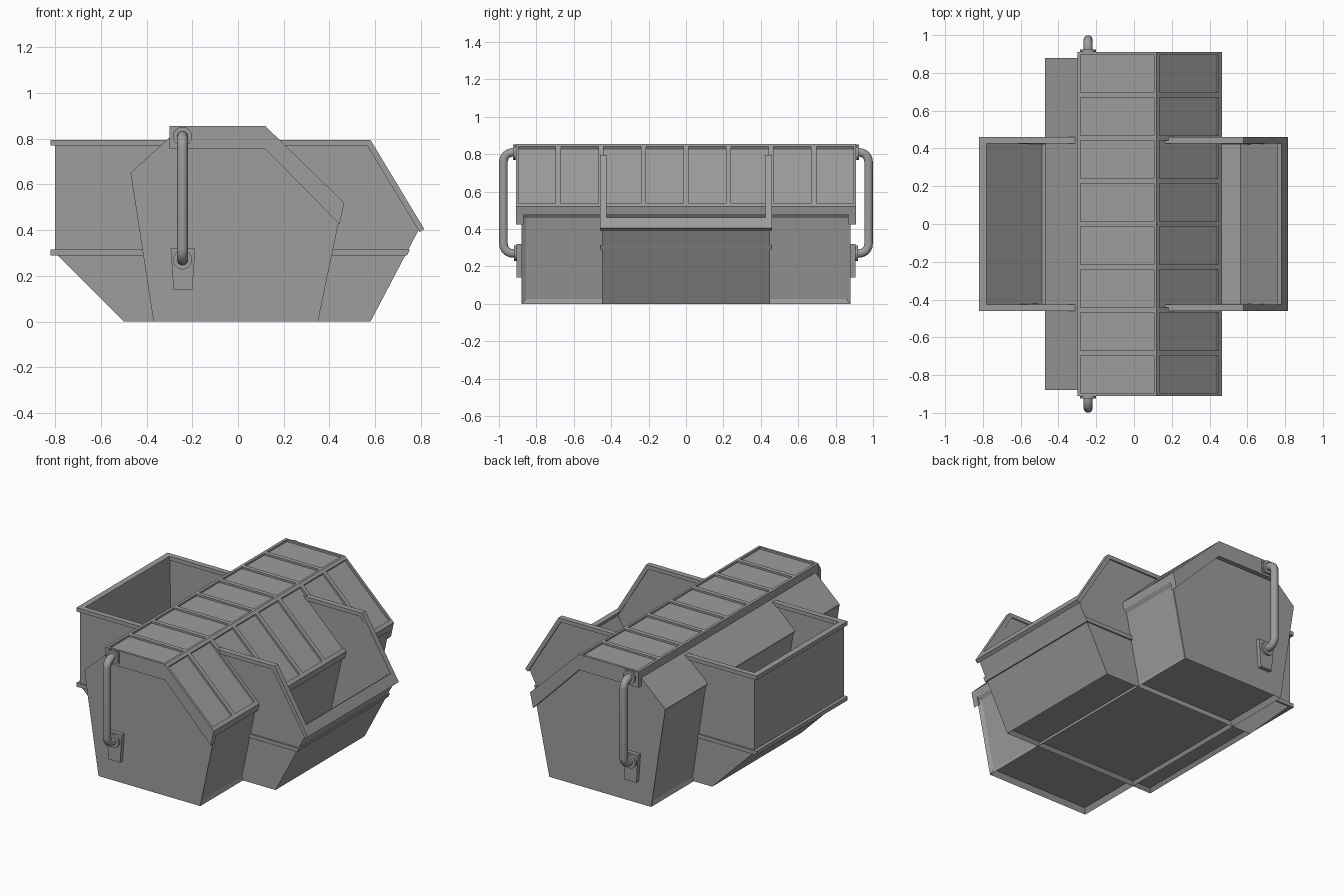
import bpy, bmesh, math
from mathutils import Vector

cube = bpy.data.objects.get("Cube")
if cube:
    bpy.data.objects.remove(cube, do_unlink=True)

grey = bpy.data.materials.new("metal_grey")
grey.use_nodes = True
COLOUR = (0.34, 0.34, 0.34, 1)
grey.diffuse_color = COLOUR
grey.node_tree.nodes["Principled BSDF"].inputs["Base Color"].default_value = COLOUR


def add_prism(bm, profile, y0, y1):
    """Extrude an xz profile from y0 to y1."""
    near = [bm.verts.new((x, y0, z)) for x, z in profile]
    far = [bm.verts.new((x, y1, z)) for x, z in profile]
    faces = [bm.faces.new(near), bm.faces.new(far[::-1])]
    for i in range(len(near)):
        j = (i + 1) % len(near)
        faces.append(bm.faces.new((near[i], far[i], far[j], near[j])))
    bmesh.ops.recalc_face_normals(bm, faces=faces)


def rect(x0, x1, z0, z1):
    return [(x0, z0), (x1, z0), (x1, z1), (x0, z1)]


def finish(bm, name):
    mesh = bpy.data.meshes.new(name)
    bm.to_mesh(mesh)
    bm.free()
    obj = bpy.data.objects.new(name, mesh)
    obj.data.materials.append(grey)
    bpy.context.collection.objects.link(obj)
    return obj


def prisms(name, *parts):
    bm = bmesh.new()
    for profile, y0, y1 in parts:
        add_prism(bm, profile, y0, y1)
    return finish(bm, name)


def recess(bm, test, frame, depth):
    bm.normal_update()
    picked = [f for f in bm.faces if test(f.normal)]
    bmesh.ops.inset_individual(bm, faces=picked, thickness=frame, depth=-depth,
                               use_even_offset=True)
    bm.normal_update()


def both_ends(profile, inner, outer):
    return [(profile, inner, outer), (profile, -outer, -inner)]


# Long main body with framed side panels and a recessed underside
bm = bmesh.new()
add_prism(bm, [(-.37, 0), (.35, 0), (.45, .48), (.11, .815), (-.29, .815), (-.47, .65)],
          -.88, .88)
recess(bm, lambda n: abs(n.x) > .9, .025, .012)
recess(bm, lambda n: n.z < -.99, .02, .03)
finish(bm, "main_body")

# Open crosswise bin, thin walled, open at the top and the sloping mouth
bm = bmesh.new()
add_prism(bm, [(-.5, 0), (.58, 0), (.795, .41), (.575, .785), (-.8, .785), (-.8, .3)],
          -.45, .45)
recess(bm, lambda n: n.z < -.99, .02, .02)
mouth = [f for f in bm.faces if f.normal.z > .3]
bmesh.ops.delete(bm, geom=mouth, context='FACES')
cross_bin = finish(bm, "cross_bin")
wall = cross_bin.modifiers.new("wall", 'SOLIDIFY')
wall.thickness = .018
wall.offset = -1
wall.use_even_offset = True

# Rim around the mouth
side_rim = [(-.82, .795), (.58, .795), (.815, .405), (.795, .392), (.565, .77), (-.82, .77)]
prisms("bin_rim", *both_ends(side_rim, .425, .46),
       (rect(-.82, -.782, .77, .795), -.43, .43),
       ([(.815, .405), (.795, .392), (.76, .45), (.78, .463)], -.43, .43))

# Band around the bin at mid height
band = [(-.82, .29), (.74, .29), (.752, .315), (-.82, .315)]
prisms("bin_band", *both_ends(band, .44, .46),
       (rect(-.82, -.79, .29, .315), -.44, .44),
       ([(.715, .29), (.74, .29), (.752, .315), (.727, .315)], -.44, .44))

# Lid: lowered panels, end skirts, then raised ribs
prisms("lid_panels", ([(-.295, .843), (.115, .843), (.457, .511), (.452, .475),
                       (.11, .8), (-.295, .8)], -.9, .9))
prisms("lid_skirts", *both_ends([(-.3, .843), (.115, .843), (.457, .511), (.462, .51),
                                 (.445, .425), (.12, .755), (-.3, .755)], .87, .91))
full = [(-.3, .855), (.12, .855), (.465, .52), (.455, .475), (.12, .8), (-.3, .8)]
pitch = .2275
ribs = [(full, k * pitch - .014, k * pitch + .014) for k in range(-3, 4)]
prisms("lid_ribs", *ribs, *both_ends(full, .895, .91),
       (rect(-.3, -.282, .8, .855), -.905, .905),
       ([(.105, .855), (.12, .855), (.135, .8405), (.125, .82), (.105, .82)], -.905, .905),
       ([(.447, .5375), (.465, .52), (.455, .475), (.43, .52)], -.905, .905))

# Carrying handles with mounting plates and flanges at each end
HX, TOP, LOW, OUT, BEND = -.243, .81, .27, .976, .05


def handle_path(side):
    points = [(.9, TOP)]
    for z, start in ((TOP - BEND, 90), (LOW + BEND, 0)):
        for step in range(7):
            a = math.radians(start - step * 15)
            points.append((OUT - BEND + BEND * math.cos(a), z + BEND * math.sin(a)))
    points.append((.9, LOW))
    return [Vector((HX, side * y, z)) for y, z in points]


for side, label in ((-1, "front"), (1, "back")):
    curve = bpy.data.curves.new(label + "_handle", 'CURVE')
    curve.dimensions = '3D'
    curve.bevel_depth = .024
    curve.bevel_resolution = 3
    curve.use_fill_caps = True
    path = handle_path(side)
    spline = curve.splines.new('POLY')
    spline.points.add(len(path) - 1)
    for point, co in zip(spline.points, path):
        point.co = (*co, 1)
    handle = bpy.data.objects.new(label + "_handle", curve)
    curve.materials.append(grey)
    bpy.context.collection.objects.link(handle)
    bpy.ops.object.select_all(action='DESELECT')
    handle.select_set(True)
    bpy.context.view_layer.objects.active = handle
    bpy.ops.object.convert(target='MESH')
    bpy.ops.object.shade_smooth_by_angle(angle=math.radians(50))

    plate = [(-.295, .32), (-.187, .32), (-.2, .14), (-.282, .14)]
    prisms(label + "_handle_plate", (plate, *sorted((side * .87, side * .905))))
    # square upper mount
    prisms(label + "_handle_mount",
           (rect(-.285, -.2, .77, .85), *sorted((side * .9, side * .914))))
    for z, y, name in ((TOP, .914, "upper"), (LOW, .909, "lower")):
        bpy.ops.mesh.primitive_cylinder_add(
            vertices=24, radius=.042, depth=.02, location=(HX, side * y, z),
            rotation=(math.pi / 2, 0, 0))
        flange = bpy.context.object
        flange.name = f"{label}_{name}_flange"
        flange.data.materials.append(grey)
        bpy.ops.object.shade_smooth_by_angle(angle=math.radians(40))
